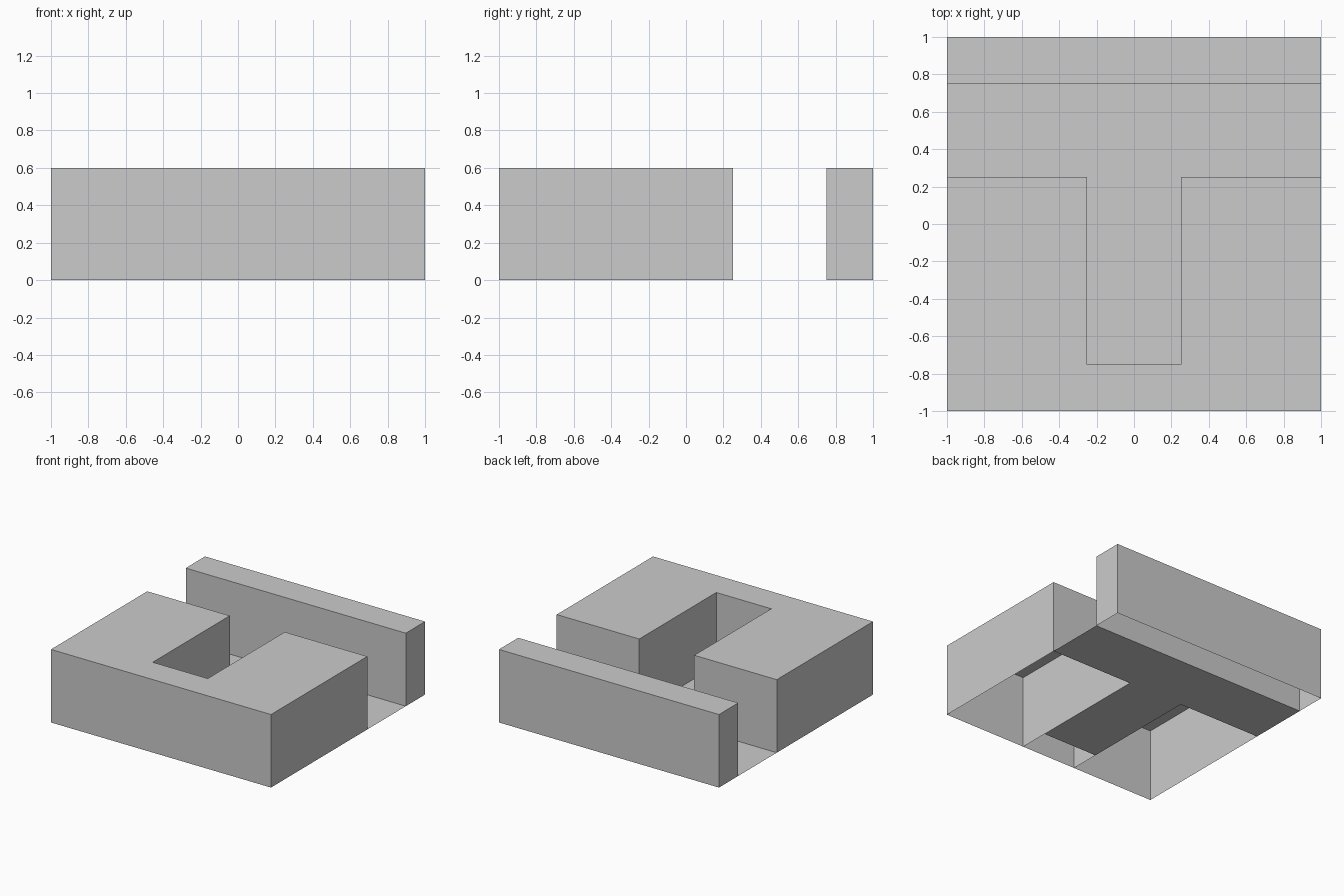
import bpy
import bmesh

cube = bpy.data.objects.get("Cube")
if cube:
    bpy.data.objects.remove(cube, do_unlink=True)

HEIGHT = 0.6

grey = bpy.data.materials.new("light grey")
grey.use_nodes = True
colour = (0.6, 0.6, 0.6, 1)
grey.diffuse_color = colour
grey.node_tree.nodes["Principled BSDF"].inputs["Base Color"].default_value = colour


def finish(name, bm):
    mesh = bpy.data.meshes.new(name)
    bm.to_mesh(mesh)
    bm.free()
    mesh.materials.append(grey)
    obj = bpy.data.objects.new(name, mesh)
    bpy.context.collection.objects.link(obj)
    return obj


def shell(name, x0, x1, y0, y1, open_sides=False):
    """Hollow block with no underside, and optionally no x ends."""
    bm = bmesh.new()
    bmesh.ops.create_cube(bm, size=1)
    for v in bm.verts:
        v.co.x = x1 if v.co.x > 0 else x0
        v.co.y = y1 if v.co.y > 0 else y0
        v.co.z = HEIGHT if v.co.z > 0 else 0
    bm.normal_update()
    unwanted = [f for f in bm.faces
                if f.normal.z < -0.5 or (open_sides and abs(f.normal.x) > 0.5)]
    bmesh.ops.delete(bm, geom=unwanted, context='FACES')
    return finish(name, bm)


# Raised blocks around the channel
shell("left_block", 0.25, 1, -1, 0.25)
shell("right_block", -1, -0.25, -1, 0.25)
shell("front_bridge", -0.25, 0.25, -1, -0.75, open_sides=True)
shell("back_wall", -1, 1, 0.75, 1)

# T-shaped channel floor
bm = bmesh.new()
half = [(0.25, -0.75), (0.25, 0.25), (1, 0.25), (1, 0.75)]
outline = half + [(-x, y) for x, y in reversed(half)]
bm.faces.new([bm.verts.new((x, y, 0)) for x, y in outline])
finish("channel_floor", bm)
